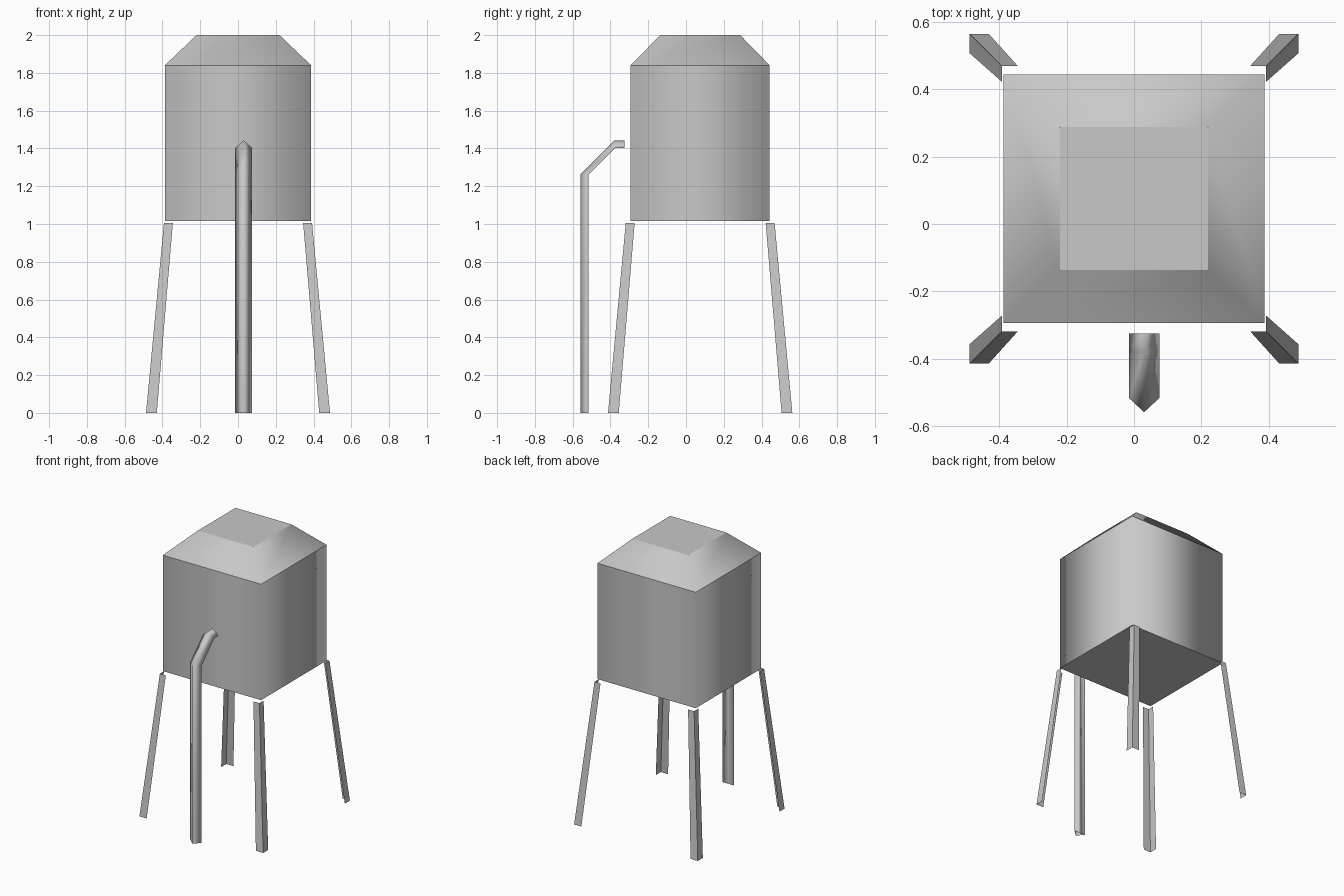
import bpy
import bmesh

cube = bpy.data.objects.get("Cube")
if cube:
    bpy.data.objects.remove(cube, do_unlink=True)

grey = bpy.data.materials.new("Plain grey metal")
grey.use_nodes = True
colour = (0.58, 0.58, 0.58, 1)
grey.diffuse_color = colour
grey.node_tree.nodes["Principled BSDF"].inputs["Base Color"].default_value = colour

CENTRE_Y = 0.075  # the tank and legs sit behind the pipe


def loft(name, rings, closed=True, caps=False, smooth=False, sharp_rings=False):
    """Join rings of points with quads, one object per part."""
    bm = bmesh.new()
    loops = [[bm.verts.new(p) for p in ring] for ring in rings]
    n = len(loops[0])
    for low, high in zip(loops, loops[1:]):
        for i in range(n if closed else n - 1):
            j = (i + 1) % n
            bm.faces.new((low[i], low[j], high[j], high[i]))
    if caps:
        bm.faces.new(loops[0][::-1])
        bm.faces.new(loops[-1])
    for face in bm.faces:
        face.smooth = smooth
    if sharp_rings:
        for ring in loops:
            for i in range(n):
                bm.edges.get((ring[i], ring[(i + 1) % n])).smooth = False
    mesh = bpy.data.meshes.new(name)
    bm.to_mesh(mesh)
    bm.free()
    mesh.materials.append(grey)
    obj = bpy.data.objects.new(name, mesh)
    bpy.context.collection.objects.link(obj)
    return obj


def rectangle(half_x, half_y, z):
    corners = ((-1, -1), (1, -1), (1, 1), (-1, 1))
    return [(sx * half_x, CENTRE_Y + sy * half_y, z) for sx, sy in corners]


# Square tank with a sloping, flat-topped roof
loft("tank", [rectangle(0.387, 0.368, 1.015),
              rectangle(0.387, 0.368, 1.84),
              rectangle(0.22, 0.212, 2.0)],
     caps=True, smooth=True, sharp_rings=True)


# Splayed angle-section legs
def leg_section(sx, sy, corner_x, corner_y, width, z):
    points = [(corner_x, corner_y - width), (corner_x, corner_y),
              (corner_x - width, corner_y)]
    if sx * sy < 0:
        points.reverse()  # keeps the outer side facing out
    return [(sx * x, CENTRE_Y + sy * y, z) for x, y in points]


for sx, side in ((1, "left"), (-1, "right")):
    for sy, end in ((-1, "front"), (1, "back")):
        loft(f"{end}_{side}_leg",
             [leg_section(sx, sy, 0.487, 0.488, 0.057, 0),
              leg_section(sx, sy, 0.392, 0.394, 0.047, 1.005)],
             closed=False)

# Three-sided pipe: upright, sloped, then level towards the tank
ridge = [(-0.558, 0), (-0.558, 1.265), (-0.38, 1.443), (-0.325, 1.443)]
back = [(-0.516, 0), (-0.516, 1.262), (-0.376, 1.402), (-0.325, 1.402)]
loft("pipe", [[(-0.015, by, bz), (0.03, ry, rz), (0.075, by, bz)]
              for (ry, rz), (by, bz) in zip(ridge, back)],
     smooth=True)
